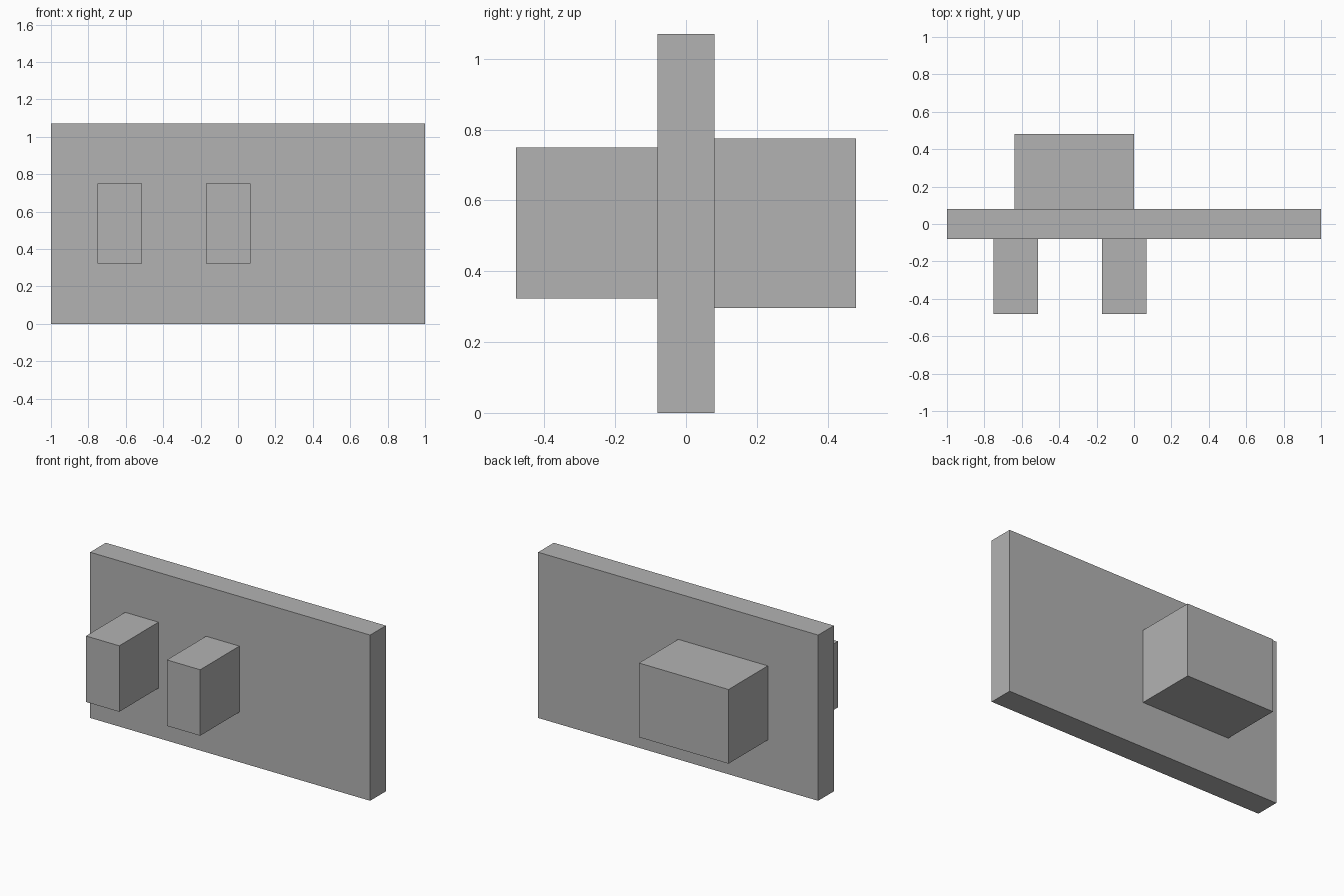
import bpy
from mathutils import Vector

cube = bpy.data.objects.get("Cube")
if cube:
    bpy.data.objects.remove(cube, do_unlink=True)

# Single matte grey
grey = bpy.data.materials.new("plain grey")
grey.use_nodes = True
color = (0.45, 0.45, 0.45, 1)
grey.diffuse_color = color
grey.node_tree.nodes["Principled BSDF"].inputs["Base Color"].default_value = color


def box(name, low, high):
    """Flat-sided box between two opposite corners."""
    low, high = Vector(low), Vector(high)
    bpy.ops.mesh.primitive_cube_add(size=1, location=(low + high) / 2)
    obj = bpy.context.object
    obj.name = name
    obj.scale = high - low
    bpy.ops.object.transform_apply(location=False, rotation=False, scale=True)
    obj.data.materials.append(grey)
    return obj


half_thick = 0.08
reach = 0.48

# Upright panel
box("panel", (-1, -half_thick, 0), (1, half_thick, 1.07))

# Two narrow blocks on the front
for name, x in (("front_block_right", -0.75), ("front_block_left", -0.172)):
    box(name, (x, -reach, 0.323), (x + 0.238, -half_thick, 0.749))

# Wide block on the back
box("back_block", (-0.64, half_thick, 0.296), (0, reach, 0.775))
